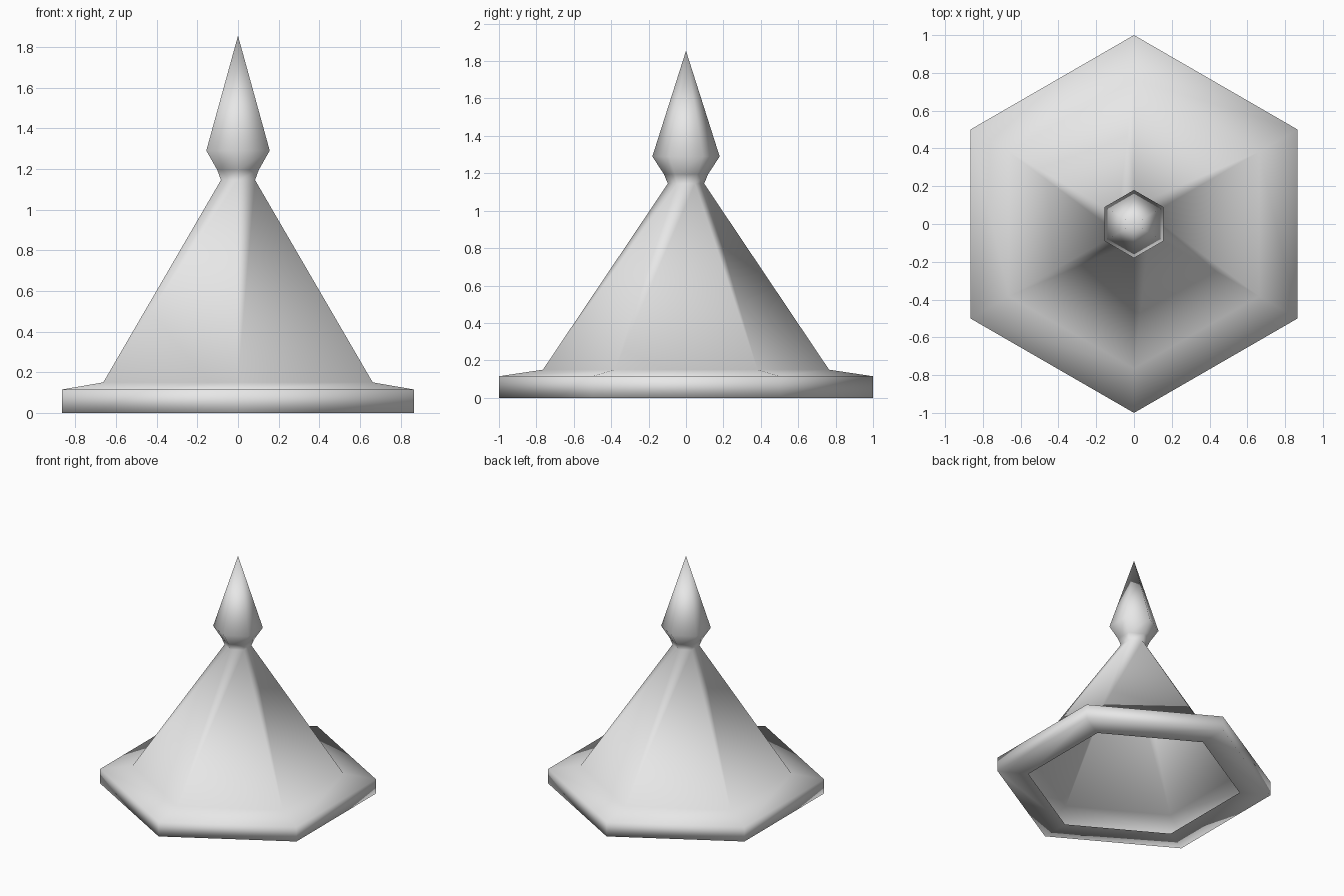
import bpy
import bmesh
import math

SIDES = 6

cube = bpy.data.objects.get("Cube")
if cube:
    bpy.data.objects.remove(cube, do_unlink=True)


def make_material(name, rgb):
    mat = bpy.data.materials.new(name)
    mat.use_nodes = True
    color = (*rgb, 1.0)
    mat.diffuse_color = color
    mat.node_tree.nodes["Principled BSDF"].inputs["Base Color"].default_value = color
    return mat


def lathe(name, profile, tip, mat):
    """Sweep a (radius, z) profile round a hexagon and close it at a tip."""
    bm = bmesh.new()
    rings = []
    for r, z in profile:
        angles = [math.pi / 2 + math.tau * i / SIDES for i in range(SIDES)]
        rings.append([bm.verts.new((r * math.cos(a), r * math.sin(a), z)) for a in angles])
    for low, high in zip(rings, rings[1:]):
        for i in range(SIDES):
            j = (i + 1) % SIDES
            bm.faces.new((low[i], low[j], high[j], high[i]))
    apex = bm.verts.new((0, 0, tip))
    for i in range(SIDES):
        bm.faces.new((rings[-1][i], rings[-1][(i + 1) % SIDES], apex))
    for face in bm.faces:
        face.smooth = True
    mesh = bpy.data.meshes.new(name)
    bm.to_mesh(mesh)
    bm.free()
    mesh.materials.append(mat)
    obj = bpy.data.objects.new(name, mesh)
    bpy.context.collection.objects.link(obj)
    return obj


grey = make_material("light grey", (0.8, 0.8, 0.8))

# Underside lip, fascia and eave
eave = [(0.775, 0), (1.0, 0), (1.0, 0.115)]
# Steep roof slope up to the neck
slope = [(0.765, 0.15), (0.097, 1.145)]
# Finial: flared collar and widest point below the spike
finial = [(0.118, 1.195), (0.18, 1.29)]

# The roof is one continuous smooth shell, open underneath
lathe("spire_roof", eave + slope + finial, 1.855, grey)
